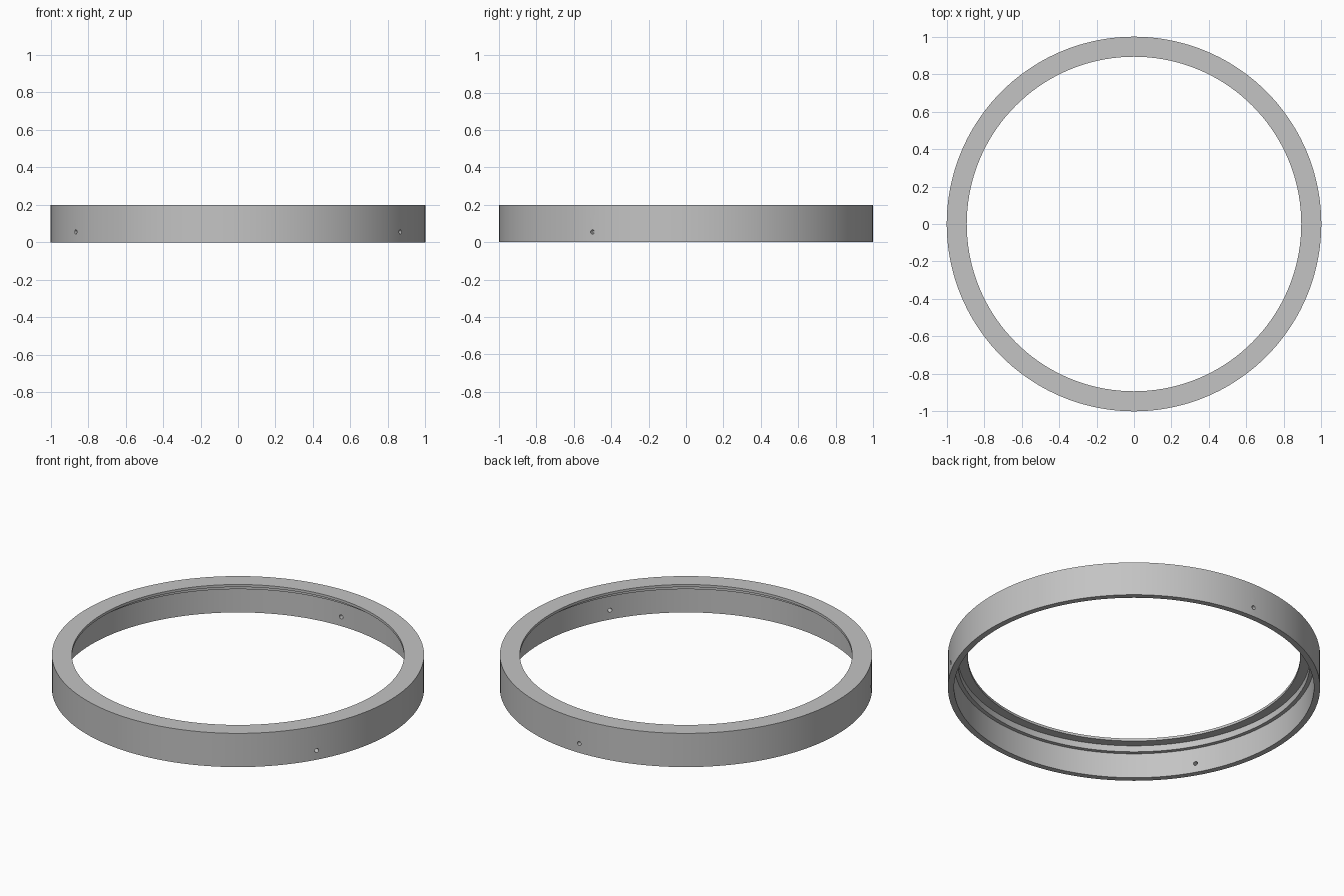
import bpy
import bmesh
from math import radians, tau
from mathutils import Matrix, Vector

default_cube = bpy.data.objects.get("Cube")
if default_cube:
    bpy.data.objects.remove(default_cube, do_unlink=True)

SEGMENTS = 144
HOLE_ANGLES = (-30, 90, 210)
HOLE_HEIGHT = 0.055
HOLE_RADIUS = 0.012

# Plain grey finish
grey = bpy.data.materials.new("grey")
grey.use_nodes = True
colour = (0.55, 0.55, 0.55, 1)
grey.diffuse_color = colour
grey.node_tree.nodes["Principled BSDF"].inputs["Base Color"].default_value = colour


def add_object(name, bm):
    bmesh.ops.recalc_face_normals(bm, faces=bm.faces)
    mesh = bpy.data.meshes.new(name)
    bm.to_mesh(mesh)
    bm.free()
    mesh.materials.append(grey)
    obj = bpy.data.objects.new(name, mesh)
    bpy.context.collection.objects.link(obj)
    return obj


# Ring: stepped (radius, height) section with a top lip and two inner ledges
section = [(1, 0), (1, 0.2), (0.893, 0.2), (0.893, 0.185),
           (0.945, 0.185), (0.945, 0.148), (0.967, 0.148), (0.967, 0)]
bm = bmesh.new()
verts = [bm.verts.new((r, 0, z)) for r, z in section]
edges = [bm.edges.new((a, b)) for a, b in zip(verts, verts[1:] + verts[:1])]
bmesh.ops.spin(bm, geom=verts + edges, cent=(0, 0, 0), axis=(0, 0, 1),
               angle=tau, steps=SEGMENTS, use_merge=True)
bmesh.ops.remove_doubles(bm, verts=bm.verts, dist=0.0001)
ring = add_object("ring", bm)

# Three radial screw holes through the skirt
bm = bmesh.new()
for angle in HOLE_ANGLES:
    turn = Matrix.Rotation(radians(angle), 4, "Z")
    place = turn @ Matrix.Translation(Vector((0.98, 0, HOLE_HEIGHT)))
    bmesh.ops.create_cone(bm, cap_ends=True, segments=20,
                          radius1=HOLE_RADIUS, radius2=HOLE_RADIUS, depth=0.12,
                          matrix=place @ Matrix.Rotation(radians(90), 4, "Y"))
cutter = add_object("hole_cutter", bm)
cutter.hide_render = True

cut = ring.modifiers.new("screw_holes", "BOOLEAN")
cut.operation = "DIFFERENCE"
cut.solver = "EXACT"
cut.object = cutter

bpy.ops.object.select_all(action="DESELECT")
ring.select_set(True)
bpy.context.view_layer.objects.active = ring
bpy.ops.object.modifier_apply(modifier=cut.name)
bpy.data.objects.remove(cutter, do_unlink=True)
bpy.ops.object.shade_smooth_by_angle(angle=radians(30))
